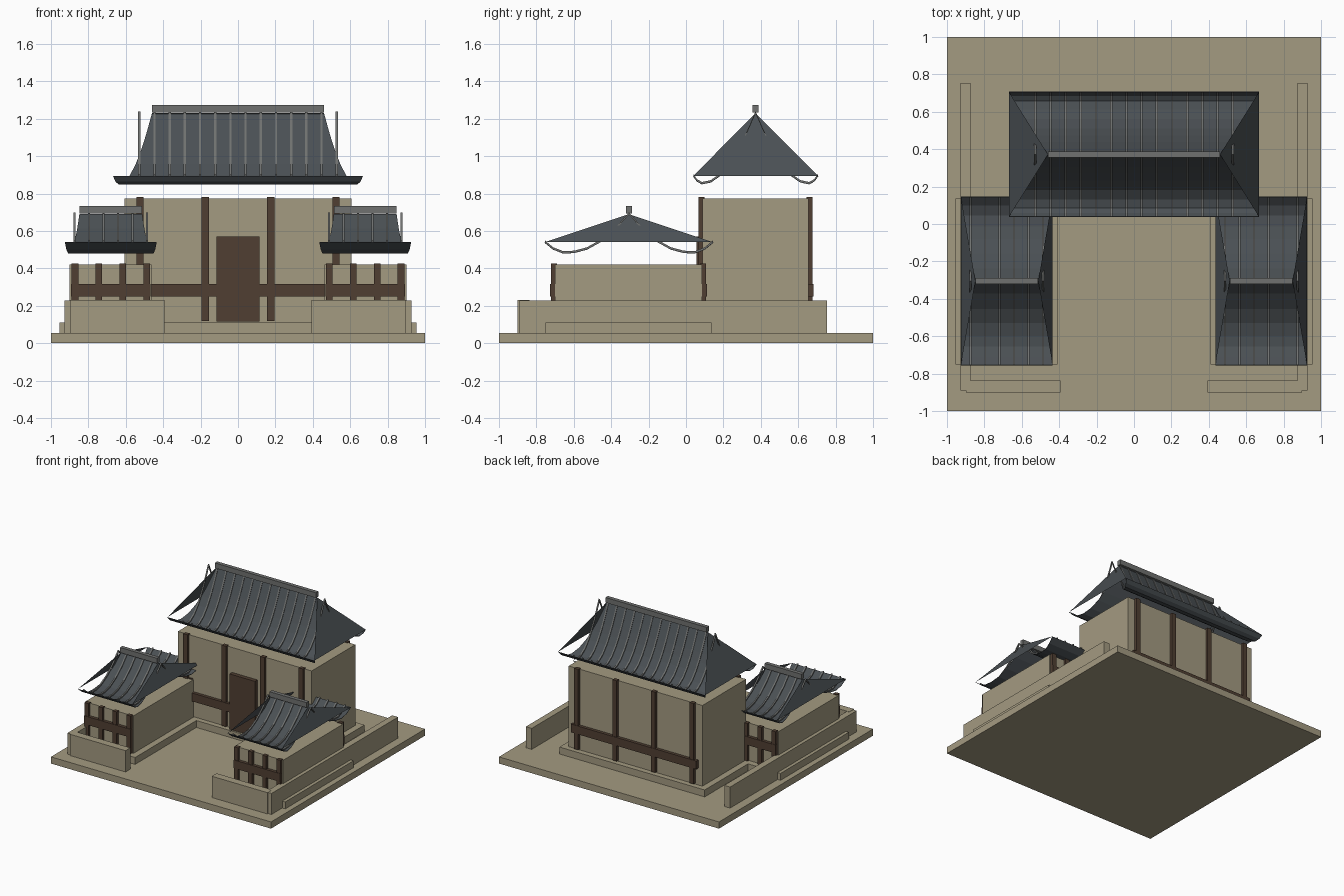
import bpy

cube = bpy.data.objects.get("Cube")
if cube:
    bpy.data.objects.remove(cube, do_unlink=True)


def material(name, colour):
    mat = bpy.data.materials.new(name)
    mat.use_nodes = True
    mat.diffuse_color = (*colour, 1)
    mat.node_tree.nodes["Principled BSDF"].inputs["Base Color"].default_value = (*colour, 1)
    return mat


PLASTER = material("tan plaster", (0.37, 0.325, 0.22))
WOOD = material("dark brown wood", (0.08, 0.049, 0.032))
TILE = material("slate roof tile", (0.069, 0.08, 0.088))
RIDGE = material("grey ridge", (0.16, 0.165, 0.16))


def mesh_object(name, verts, faces, mat):
    mesh = bpy.data.meshes.new(name)
    mesh.from_pydata(verts, [], faces)
    mesh.materials.append(mat)
    obj = bpy.data.objects.new(name, mesh)
    bpy.context.collection.objects.link(obj)
    return obj


def box(name, xs, ys, zs, mat):
    verts = [(x, y, z) for x in sorted(xs) for y in sorted(ys) for z in sorted(zs)]
    faces = [(0, 1, 3, 2), (4, 6, 7, 5), (0, 4, 5, 1),
             (2, 3, 7, 6), (0, 2, 6, 4), (1, 5, 7, 3)]
    return mesh_object(name, verts, faces, mat)


def roof(name, cx, cy, eave_x, eave_y, ridge_x, profile, rib_count):
    """Two swept slopes with upturned eaves, flat hip ends, ribs and a ridge beam."""
    top, lip = profile[0][1], profile[-1][1]
    rib_span = eave_x * 0.79
    for side, label in ((-1, "front"), (1, "back")):
        # curved slope, widening from ridge to eave
        verts, faces = [], []
        for t, z in profile:
            half = ridge_x + (eave_x - ridge_x) * t
            y = cy + side * eave_y * t
            verts += [(cx - half, y, z), (cx + half, y, z)]
        for i in range(0, len(verts) - 2, 2):
            quad = (i, i + 2, i + 3, i + 1)
            faces.append(quad if side < 0 else quad[::-1])
        slope = mesh_object(f"{name}_{label}_slope", verts, faces, TILE)
        shell = slope.modifiers.new("thickness", "SOLIDIFY")
        shell.thickness = 0.003
        shell.offset = -1

        # raised ribs following the slope
        verts, faces = [], []
        for n in range(rib_count):
            x = cx - rib_span + 2 * rib_span * n / (rib_count - 1)
            first = len(verts)
            for t, z in profile:
                y = cy + side * eave_y * t
                verts += [(x - 0.006, y, z - 0.002), (x + 0.006, y, z - 0.002),
                          (x + 0.006, y, z + 0.01), (x - 0.006, y, z + 0.01)]
            last = len(verts) - 4
            for i in range(first, last, 4):
                for k in range(4):
                    m = (k + 1) % 4
                    quad = (i + k, i + m, i + 4 + m, i + 4 + k)
                    faces.append(quad if side > 0 else quad[::-1])
            ends = [tuple(range(first + 3, first - 1, -1)), tuple(range(last, last + 4))]
            faces += ends if side > 0 else [e[::-1] for e in ends]
        mesh_object(f"{name}_{label}_ribs", verts, faces, RIDGE)

    # flat triangular hip ends
    for side, label in ((-1, "right"), (1, "left")):
        verts = [(cx + side * ridge_x, cy, top),
                 (cx + side * eave_x, cy - side * eave_y, lip),
                 (cx + side * eave_x, cy + side * eave_y, lip)]
        mesh_object(f"{name}_{label}_end", verts, [(0, 1, 2)], TILE)

    box(f"{name}_ridge_beam", (cx - ridge_x, cx + ridge_x), (cy - 0.016, cy + 0.016),
        (top + 0.003, top + 0.045), RIDGE)


def timber_frame(name, cx, posts, ys, post_z, half_beam, half_post):
    """Posts and a rail on the front and back walls."""
    for label, y, out in (("front", ys[0], -1), ("back", ys[1], 1)):
        for i, px in enumerate(posts):
            box(f"{name}_{label}_post_{i + 1}", (cx + px - half_post, cx + px + half_post),
                (y - out * 0.01, y + out * 0.022), post_z, WOOD)
        box(f"{name}_{label}_rail", (cx - half_beam, cx + half_beam),
            (y - out * 0.01, y + out * 0.026), (0.25, 0.318), WOOD)


# ground slab and main hall
box("ground_slab", (-1, 1), (-1, 1), (0, 0.055), PLASTER)
box("hall_platform", (-0.66, 0.66), (0.045, 0.70), (0.055, 0.112), PLASTER)
box("hall_walls", (-0.608, 0.608), (0.088, 0.655), (0.112, 0.775), PLASTER)
timber_frame("hall", 0, (-0.525, -0.175, 0.175, 0.525), (0.088, 0.655),
             (0.12, 0.782), 0.57, 0.019)
box("hall_door", (-0.115, 0.115), (0.055, 0.1), (0.115, 0.57), WOOD)

HALL_PROFILE = [(0, 1.23), (0.1, 1.153), (0.2, 1.082), (0.3, 1.02), (0.42, 0.957), (0.57, 0.897),
                (0.72, 0.862), (0.86, 0.852), (0.94, 0.867), (1, 0.895)]
roof("hall_roof", 0, 0.372, 0.668, 0.333, 0.46, HALL_PROFILE, 14)

# side pavilions and perimeter walls
WING_PROFILE = [(0, 0.69), (0.15, 0.613), (0.33, 0.545), (0.5, 0.503),
                (0.65, 0.485), (0.78, 0.482), (0.9, 0.503), (1, 0.54)]
for s, label in ((-1, "right"), (1, "left")):
    cx = s * 0.68
    box(f"{label}_wing_platform", (s * 0.41, s * 0.955), (-0.75, 0.137), (0.055, 0.112), PLASTER)
    box(f"{label}_wing_walls", (s * 0.462, s * 0.90), (-0.70, 0.085), (0.112, 0.42), PLASTER)
    timber_frame(f"{label}_wing", cx, (-0.192, -0.064, 0.064, 0.192), (-0.70, 0.085),
                 (0.115, 0.425), 0.212, 0.018)
    roof(f"{label}_wing_roof", cx, -0.305, 0.245, 0.45, 0.168, WING_PROFILE, 6)
    box(f"{label}_side_wall", (s * 0.875, s * 0.928), (-0.89, 0.753), (0.055, 0.228), PLASTER)
    box(f"{label}_front_wall", (s * 0.392, s * 0.897), (-0.90, -0.838), (0.055, 0.23), PLASTER)
